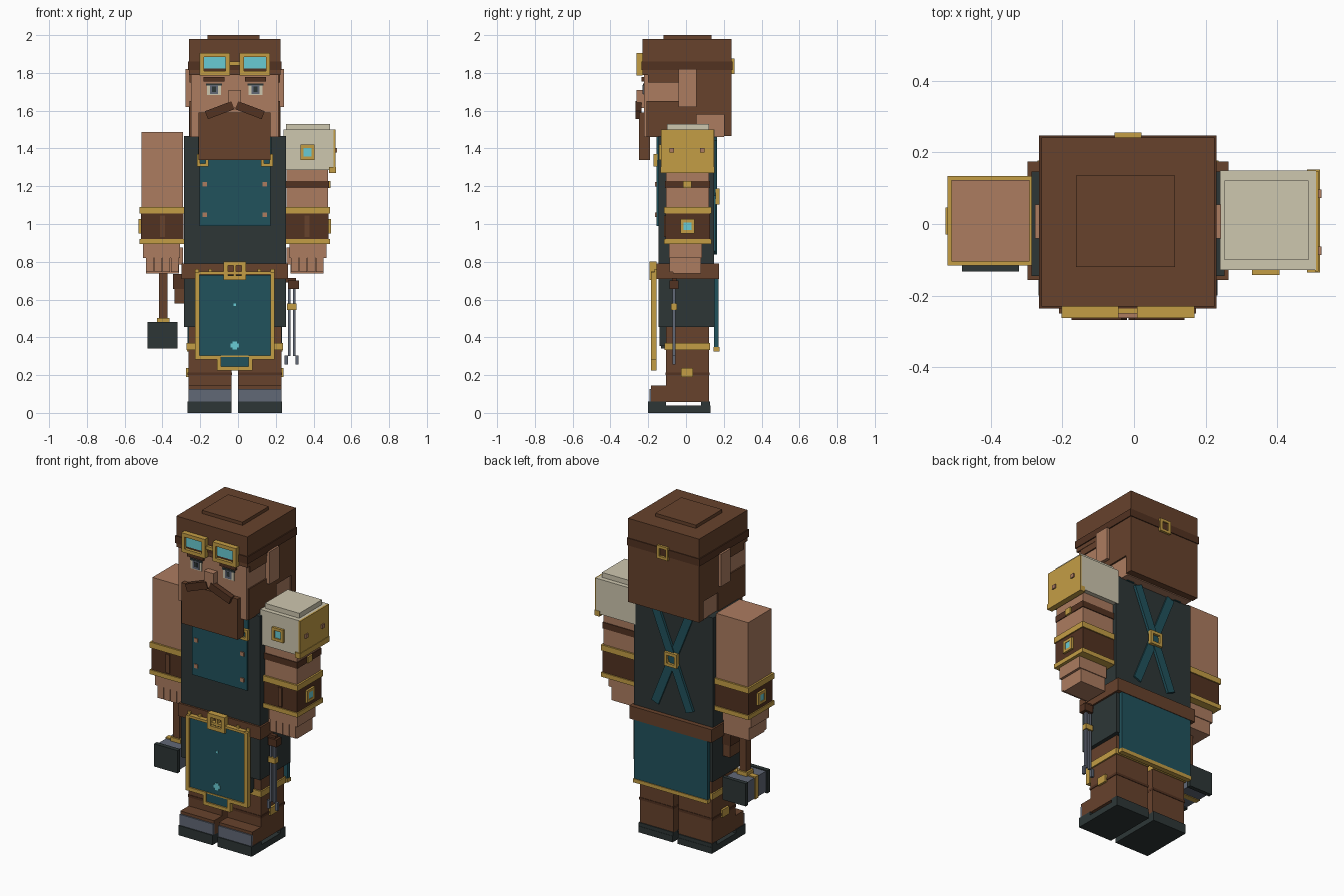
import bpy, bmesh, math
from mathutils import Matrix, Vector

if "Cube" in bpy.data.objects:
    bpy.data.objects.remove(bpy.data.objects["Cube"])

CX = -0.017  # body centre line


def material(name, rgb):
    lin = [((c / 255 + 0.055) / 1.055) ** 2.4 if c > 10 else c / 3295 for c in rgb]
    m = bpy.data.materials.new(name)
    m.use_nodes = True
    m.diffuse_color = (*lin, 1)
    m.node_tree.nodes["Principled BSDF"].inputs["Base Color"].default_value = (*lin, 1)
    return m


BROWN = material("brown leather", (103, 66, 44))
DARK = material("dark brown", (82, 50, 33))
SKIN = material("skin and copper", (172, 124, 96))
COAL = material("charcoal", (45, 54, 54))
TEAL = material("teal cloth", (33, 82, 92))
GOLD = material("gold", (196, 157, 69))
CREAM = material("cream", (206, 199, 175))
CYAN = material("cyan glass", (105, 203, 212))
STEEL = material("steel", (97, 104, 118))


def boxes(name, mat, *specs, rot=0):
    """One object from boxes (x0, x1, y0, y1, z0, z1), x measured from the centre line;
    rot turns each box about its own centre in the front plane."""
    bm = bmesh.new()
    for x0, x1, y0, y1, z0, z1 in specs:
        c = Vector(((x0 + x1) / 2 + CX, (y0 + y1) / 2, (z0 + z1) / 2))
        s = Matrix.Diagonal((abs(x1 - x0), y1 - y0, z1 - z0, 1))
        bmesh.ops.create_cube(bm, size=1, matrix=Matrix.Translation(c) @ Matrix.Rotation(rot, 4, 'Y') @ s)
    me = bpy.data.meshes.new(name)
    bm.to_mesh(me)
    bm.free()
    me.materials.append(mat)
    ob = bpy.data.objects.new(name, me)
    bpy.context.collection.objects.link(ob)
    return ob


def frame(name, mat, x, z, w, h, t, y0, y1):
    """Rectangular frame facing front or back."""
    a, b, c, d = x - w / 2, x + w / 2, z - h / 2, z + h / 2
    boxes(name, mat, (a, b, y0, y1, c, c + t), (a, b, y0, y1, d - t, d),
          (a, a + t, y0, y1, c + t, d - t), (b - t, b, y0, y1, c + t, d - t))


def side_frame(name, mat, s, x0, x1, y, z, w, h, t):
    """Rectangular frame facing sideways."""
    a, b, c, d = y - w / 2, y + w / 2, z - h / 2, z + h / 2
    boxes(name, mat, (s * x0, s * x1, a, b, c, c + t), (s * x0, s * x1, a, b, d - t, d),
          (s * x0, s * x1, a, a + t, c + t, d - t), (s * x0, s * x1, b - t, b, c + t, d - t))


# Head, hair and hat
boxes("face", SKIN, (-.232, .232, -.222, .2, 1.46, 1.82))
boxes("hair_cap", BROWN, (-.242, .242, -.23, .242, 1.79, 1.98))
boxes("cap_top", BROWN, (-.145, .132, -.12, .135, 1.98, 2.0))
boxes("back_hair", BROWN, (-.242, .242, .055, .242, 1.58, 1.79), (-.242, .242, .2, .242, 1.465, 1.58))
boxes("goggle_strap", DARK, (-.248, .248, -.236, .247, 1.815, 1.86))
frame("strap_buckle", GOLD, 0, 1.835, .075, .08, .016, .242, .256)
boxes("nose", SKIN, (-.033, .033, -.262, -.22, 1.615, 1.71))
boxes("beard", BROWN, (-.193, .19, -.25, -.19, 1.34, 1.59))
for s, side in ((1, "left"), (-1, "right")):
    boxes("temple_hair_" + side, BROWN, (s * .2, s * .24, -.2, .055, 1.75, 1.79),
          (s * .2, s * .24, -.21, .055, 1.46, 1.65))
    boxes("ear_" + side, SKIN, (s * .225, s * .26, -.04, .055, 1.62, 1.82))
    boxes("moustache_" + side, DARK, (s * .08 - .075, s * .08 + .075, -.268, -.235, 1.58, 1.625), rot=s * .36)
    # Eyes and brows
    e = s * .11
    boxes("eyebrow_" + side, DARK, (e - .055, e + .055, -.236, -.22, 1.755, 1.778))
    boxes("eyelid_" + side, COAL, (e - .042, e + .042, -.228, -.22, 1.733, 1.745))
    boxes("eye_white_" + side, CREAM, (e - .038, e + .038, -.226, -.22, 1.682, 1.735))
    boxes("iris_" + side, STEEL, (e - .022, e + .022, -.229, -.22, 1.687, 1.735))
    boxes("pupil_" + side, COAL, (e - .01, e + .01, -.231, -.22, 1.7, 1.728))
    # Goggles
    g = s * .106
    frame("goggle_frame_" + side, GOLD, g, 1.846, .16, .118, .022, -.262, -.23)
    boxes("goggle_rim_" + side, DARK, (g - .06, g + .06, -.244, -.23, 1.8, 1.89))
    boxes("goggle_lens_" + side, CYAN, (g - .058, g + .058, -.25, -.24, 1.822, 1.884))
boxes("goggle_bridge", GOLD, (-.03, .03, -.25, -.23, 1.84, 1.86))

# Torso, bib and belt
boxes("torso", COAL, (-.27, .27, -.145, .147, .78, 1.465))
boxes("bib", TEAL, (-.188, .188, -.157, -.14, .99, 1.34))
boxes("bib_rivets", SKIN, *[(x - .012, x + .012, -.163, -.15, z - .012, z + .012)
                            for x in (-.158, .158) for z in (1.05, 1.21)])
for s, side in ((1, "left"), (-1, "right")):
    boxes("shoulder_strap_" + side, TEAL, (s * .145, s * .195, -.155, .157, 1.458, 1.47),
          (s * .145, s * .195, -.155, -.14, 1.34, 1.47))
    frame("bib_buckle_" + side, GOLD, s * .17, 1.337, .062, .066, .016, -.172, -.15)
    boxes("back_strap_" + side, TEAL, (-.026, .026, .145, .16 + .003 * s, .825, 1.475), rot=s * .38)
frame("back_buckle", GOLD, 0, 1.145, .085, .085, .018, .155, .178)
boxes("belt", BROWN, (-.281, .281, -.157, .175, .71, .79))
frame("belt_buckle", GOLD, 0, .753, .118, .098, .023, -.192, -.155)
boxes("buckle_tongue", GOLD, (-.006, .006, -.185, -.155, .715, .79))
boxes("belt_studs", GOLD, *[(x - .01, x + .01, -.166, -.15, .742, .762) for x in (-.2, -.13, .13, .2)])

# Skirt and tabard
boxes("skirt", COAL, (-.27, .27, -.145, .15, .455, .72))
boxes("inner_skirt", COAL, (-.2, .2, -.14, -.1, .355, .46))
boxes("tabard", TEAL, (-.195, .195, -.176, -.16, .295, .73), (-.075, .075, -.176, -.16, .24, .3))
boxes("tabard_trim", GOLD, (-.21, -.188, -.185, -.155, .283, .745), (.188, .21, -.185, -.155, .283, .745),
      (-.188, .188, -.185, -.155, .733, .748), (-.188, -.093, -.185, -.155, .283, .305),
      (.093, .188, -.185, -.155, .283, .305), (-.093, -.073, -.185, -.155, .225, .305),
      (.073, .093, -.185, -.155, .225, .305), (-.073, .073, -.185, -.155, .225, .245))
boxes("tabard_inner_line", GOLD, (-.093, .093, -.18, -.16, .297, .305))
boxes("tabard_mark", CYAN, (-.022, .022, -.181, -.17, .347, .367), (-.011, .011, -.182, -.17, .336, .378),
      (-.006, .006, -.181, -.17, .565, .578))
boxes("back_apron", TEAL, (-.25, .25, .148, .172, .34, .715))
boxes("back_apron_hem", GOLD, (-.253, .253, .146, .177, .325, .348))

# Legs and boots
for s, side in ((1, "left"), (-1, "right")):
    a, b = s * .017, s * .246
    boxes("leg_" + side, BROWN, (a, b, -.105, .122, .057, .47))
    boxes("knee_band_" + side, GOLD, (s * .016, s * .255, -.114, .128, .333, .37))
    boxes("boot_cuff_" + side, DARK, (s * .016, s * .25, -.108, .125, .2, .215))
    boxes("boot_stud_" + side, GOLD, (s * .24, s * .259, -.027, .037, .19, .237))
    boxes("boot_foot_" + side, BROWN, (a, b, -.186, -.1, .057, .145))
    boxes("toe_cap_" + side, STEEL, (a, b, -.194, -.18, .06, .127))
    boxes("sole_" + side, COAL, (a, s * .25, -.2, .13, 0, .038),
          (a, s * .25, -.2, -.105, .036, .06), (a, s * .25, .08, .128, .036, .06))

# Arms, bracers and hands
for s, side, top in ((1, "left", 1.4), (-1, "right", 1.487)):
    boxes("arm_" + side, SKIN, (s * .275, s * .493, -.105, .123, .92, top))
    boxes("bracer_" + side, DARK, (s * .271, s * .497, -.109, .127, .91, 1.06))
    boxes("bracer_bands_" + side, GOLD, (s * .263, s * .504, -.116, .134, 1.055, 1.09),
          (s * .263, s * .504, -.116, .134, .893, .92))
    boxes("bracer_strip_" + side, BROWN, (s * .37, s * .396, -.116, -.1, .93, 1.045))
    side_frame("bracer_gem_frame_" + side, GOLD, s, .493, .51, .008, .988, .075, .075, .017)
    boxes("bracer_gem_" + side, CYAN, (s * .493, s * .507, -.014, .03, .966, 1.01))
    boxes("hand_" + side, SKIN, (s * .29, s * .485, -.09, .085, .82, .9),
          (s * .295, s * .47, -.07, .08, .737, .83))
    boxes("fingers_" + side, SKIN, *[(s * (.298 + i * .044), s * (.338 + i * .044), -.088, -.03, .745, .822)
                                     for i in range(4)])
    boxes("thumb_" + side, SKIN, (s * .275, s * .3, -.07, -.02, .785, .875))

# Shoulder armour on the left arm
boxes("pauldron", CREAM, (.257, .525, -.128, .15, 1.285, 1.5))
boxes("pauldron_top", CREAM, (.27, .505, -.1, .122, 1.5, 1.53))
boxes("pauldron_plate", GOLD, (.522, .533, -.133, .148, 1.3, 1.5), (.5, .536, -.136, .152, 1.27, 1.303))
boxes("pauldron_rivets", SKIN, *[(.53, .541, y - .012, y + .012, 1.378, 1.402) for y in (-.075, .085)])
frame("pauldron_gem_frame", GOLD, .385, 1.38, .076, .08, .017, -.143, -.125)
boxes("pauldron_gem", CYAN, (.363, .407, -.136, -.12, 1.357, 1.403))
boxes("arm_strap", DARK, (.27, .498, -.11, .128, 1.19, 1.228))
boxes("arm_strap_stud", GOLD, (.49, .506, -.015, .028, 1.19, 1.228))

# Hammer in the right hand
boxes("hammer_handle", BROWN, (-.402, -.356, -.035, .012, .49, .76))
boxes("hammer_collar", GOLD, (-.413, -.345, -.045, .022, .478, .502))
boxes("hammer_head", STEEL, (-.454, -.312, -.11, .085, .348, .475))
boxes("hammer_ends", COAL, (-.463, -.304, -.132, -.105, .34, .48), (-.463, -.304, .08, .105, .34, .48))
boxes("hammer_band", GOLD, (-.459, -.307, -.028, .005, .344, .482))

# Pouch on the right hip
boxes("hip_pouch", BROWN, (-.318, -.265, -.06, .05, .58, .7))
boxes("hip_pouch_flap", DARK, (-.327, -.265, -.066, .056, .655, .735))

# Tongs on the left hip
boxes("tongs_loop", DARK, (.282, .34, -.088, -.04, .655, .7), (.265, .325, -.075, -.05, .69, .715))
boxes("tongs_rods", STEEL, (.281, .296, -.072, -.055, .3, .66), (.307, .321, -.072, -.055, .3, .66),
      (.264, .281, -.072, -.055, .255, .305), (.321, .336, -.072, -.055, .255, .305))
boxes("tongs_pivot", GOLD, (.276, .326, -.08, -.047, .545, .578))
